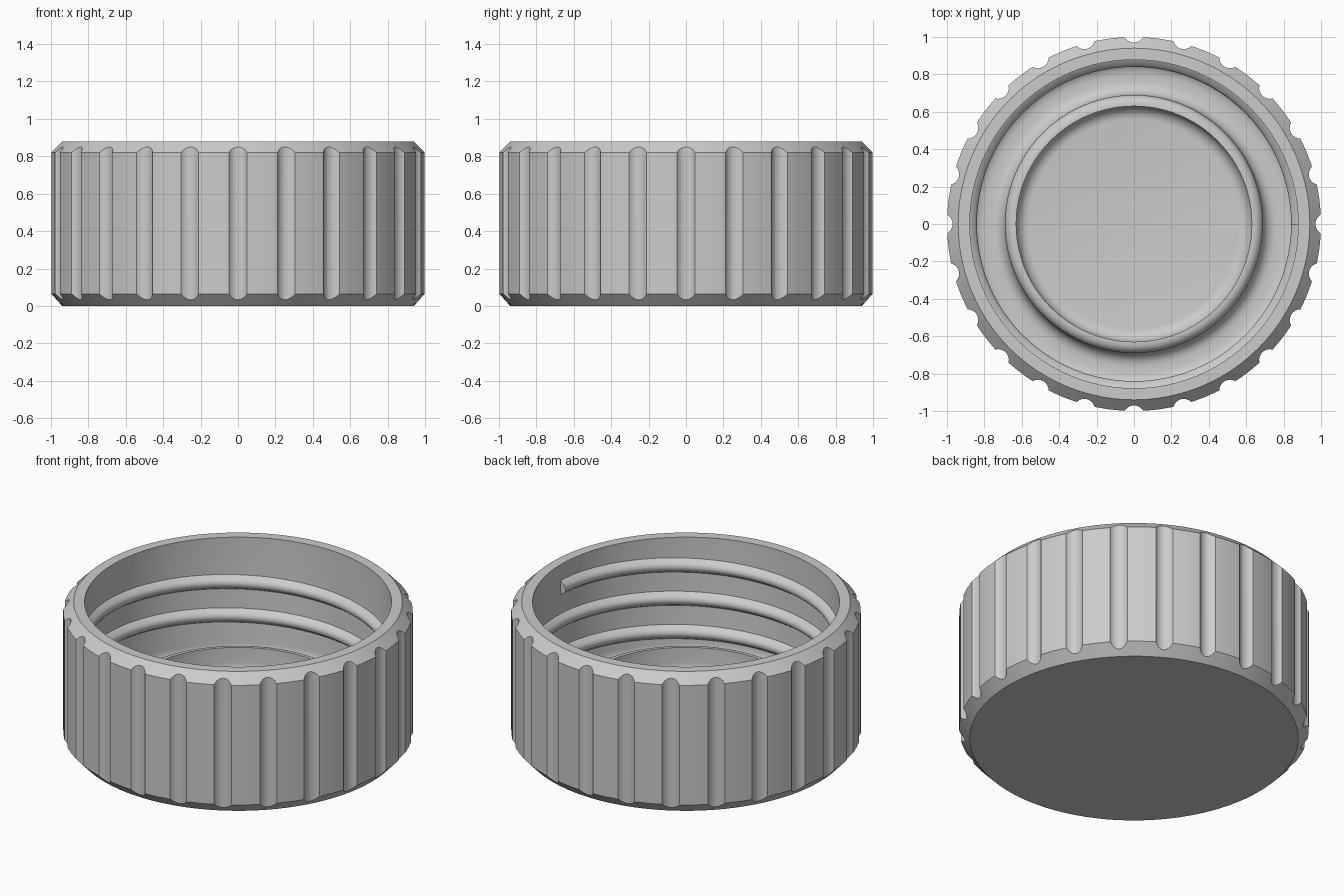
import bpy, bmesh
from math import sin, cos, pi, radians

cube = bpy.data.objects.get("Cube")
if cube:
    bpy.data.objects.remove(cube, do_unlink=True)

plastic = bpy.data.materials.new("light grey plastic")
plastic.use_nodes = True
grey = (0.6, 0.6, 0.6, 1)
plastic.diffuse_color = grey
plastic.node_tree.nodes["Principled BSDF"].inputs["Base Color"].default_value = grey

HEIGHT, FLOOR, WALL = 0.88, 0.13, 0.878
FLUTES = 24


def make_object(name, bm):
    bmesh.ops.recalc_face_normals(bm, faces=bm.faces)
    mesh = bpy.data.meshes.new(name)
    bm.to_mesh(mesh)
    bm.free()
    mesh.materials.append(plastic)
    obj = bpy.data.objects.new(name, mesh)
    bpy.context.collection.objects.link(obj)
    return obj


def select_only(obj):
    bpy.ops.object.select_all(action='DESELECT')
    obj.select_set(True)
    bpy.context.view_layer.objects.active = obj


def arc(cx, cz, r, start, end, steps=6):
    angles = [radians(start + (end - start) * i / steps) for i in range(steps + 1)]
    return [(cx + r * cos(a), cz + r * sin(a)) for a in angles]


# Cap body: lathe from the outer base centre, over the rim, to the inner floor centre
profile = [(0, 0), (0.94, 0), (1, 0.065), (1, 0.82), (0.94, HEIGHT), (WALL, HEIGHT)]
profile += arc(WALL - 0.08, FLOOR + 0.08, 0.08, 0, -90)      # wall to floor fillet
profile += arc(0.76, FLOOR + 0.07, 0.07, -90, -180)          # floor to seal ring fillet
profile += arc(0.64, 0.25, 0.05, 0, 90)                      # rounded seal ring top
profile += [(0.63, 0.30)]
profile += arc(0.56, FLOOR + 0.07, 0.07, 0, -90)             # ring to centre fillet
profile += [(0, FLOOR)]

bm = bmesh.new()
verts = [bm.verts.new((r, 0, z)) for r, z in profile]
edges = [bm.edges.new(pair) for pair in zip(verts, verts[1:])]
bmesh.ops.spin(bm, geom=verts + edges, cent=(0, 0, 0), axis=(0, 0, 1),
               angle=2 * pi, steps=96, use_merge=False)
bmesh.ops.remove_doubles(bm, verts=bm.verts, dist=0.0005)
body = make_object("cap_body", bm)

# Grip flutes: one row of upright cylinders cut from the side
bm = bmesh.new()
for i in range(FLUTES):
    a = 2 * pi * i / FLUTES
    rod = bmesh.ops.create_cone(bm, cap_ends=True, segments=24, radius1=0.057,
                                radius2=0.057, depth=2)
    bmesh.ops.translate(bm, verts=rod["verts"],
                        vec=(1.027 * cos(a), 1.027 * sin(a), HEIGHT / 2))
cutter = make_object("flute_cutter", bm)
cutter.hide_render = True

cut = body.modifiers.new("flutes", 'BOOLEAN')
cut.operation = 'DIFFERENCE'
cut.solver = 'EXACT'
cut.object = cutter
select_only(body)
bpy.ops.object.modifier_apply(modifier=cut.name)
bpy.data.objects.remove(cutter, do_unlink=True)

# Screw thread: rounded ridge swept down a right-hand helix
TURNS, PITCH, TOP, STEPS = 2.5, 0.21, 0.735, 96
section = [(WALL + 0.01, -0.05), (WALL, -0.045), (0.85, -0.025), (0.84, -0.01),
           (0.84, 0.01), (0.85, 0.025), (WALL, 0.045), (WALL + 0.01, 0.05)]
bm = bmesh.new()
rings = []
for i in range(int(TURNS * STEPS) + 1):
    a, z = -2 * pi * i / STEPS, TOP - PITCH * i / STEPS
    rings.append([bm.verts.new((r * cos(a), r * sin(a), z + dz)) for r, dz in section])
n = len(section)
for r0, r1 in zip(rings, rings[1:]):
    for j in range(n):
        k = (j + 1) % n
        bm.faces.new((r0[j], r0[k], r1[k], r1[j]))
bm.faces.new(rings[0])
bm.faces.new(rings[-1])
thread = make_object("screw_thread", bm)

for obj in (body, thread):
    select_only(obj)
    bpy.ops.object.shade_smooth_by_angle(angle=radians(35))
